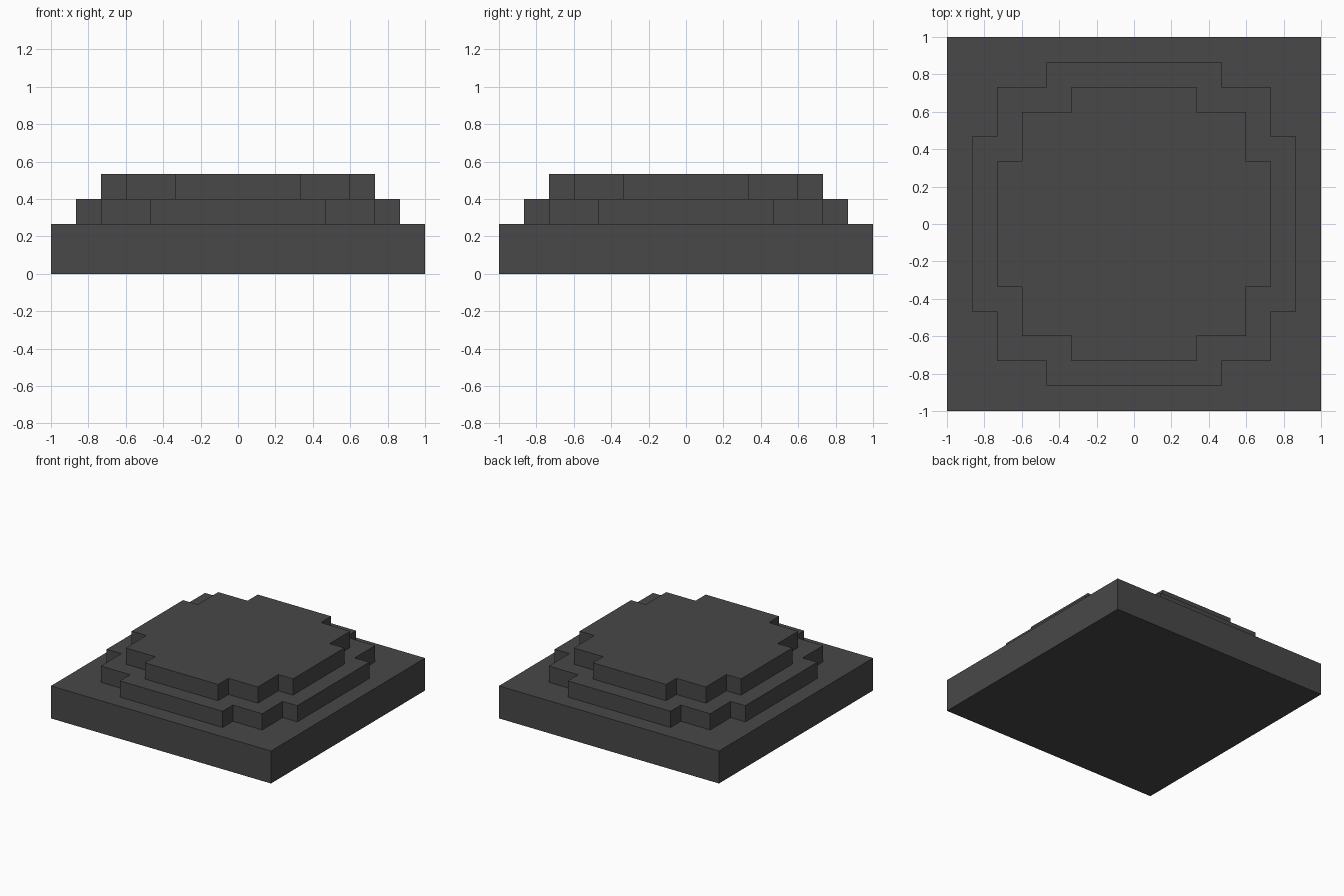
import bpy
import bmesh

if "Cube" in bpy.data.objects:
    bpy.data.objects.remove(bpy.data.objects["Cube"], do_unlink=True)

U = 1 / 15  # grid module

# Single dark grey stone
stone = bpy.data.materials.new("dark_grey")
stone.use_nodes = True
GREY = (0.065, 0.065, 0.065, 1)
stone.diffuse_color = GREY
stone.node_tree.nodes["Principled BSDF"].inputs["Base Color"].default_value = GREY


def slab(name, quarter, z0, z1):
    """Extrude an outline made by turning one corner's points four times."""
    outline = []
    pts = quarter
    for _ in range(4):
        outline += pts
        pts = [(-y, x) for x, y in pts]
    bm = bmesh.new()
    base = bm.faces.new([bm.verts.new((x * U, y * U, z0 * U)) for x, y in outline])
    top = bmesh.ops.extrude_face_region(bm, geom=[base])["geom"]
    bmesh.ops.translate(bm, vec=(0, 0, (z1 - z0) * U),
                        verts=[v for v in top if isinstance(v, bmesh.types.BMVert)])
    bmesh.ops.recalc_face_normals(bm, faces=bm.faces)
    mesh = bpy.data.meshes.new(name)
    bm.to_mesh(mesh)
    bm.free()
    mesh.materials.append(stone)
    obj = bpy.data.objects.new(name, mesh)
    bpy.context.collection.objects.link(obj)
    return obj


def stepped_corner(outer, mid, inner):
    """Corner with two square notches, counter-clockwise."""
    return [(outer, inner), (mid, inner), (mid, mid), (inner, mid), (inner, outer)]


# Square plinth and two stepped round tiers
slab("square_base", [(15, 15)], 0, 4)
slab("lower_tier", stepped_corner(13, 11, 7), 4, 6)
slab("upper_tier", stepped_corner(11, 9, 5), 6, 8)
